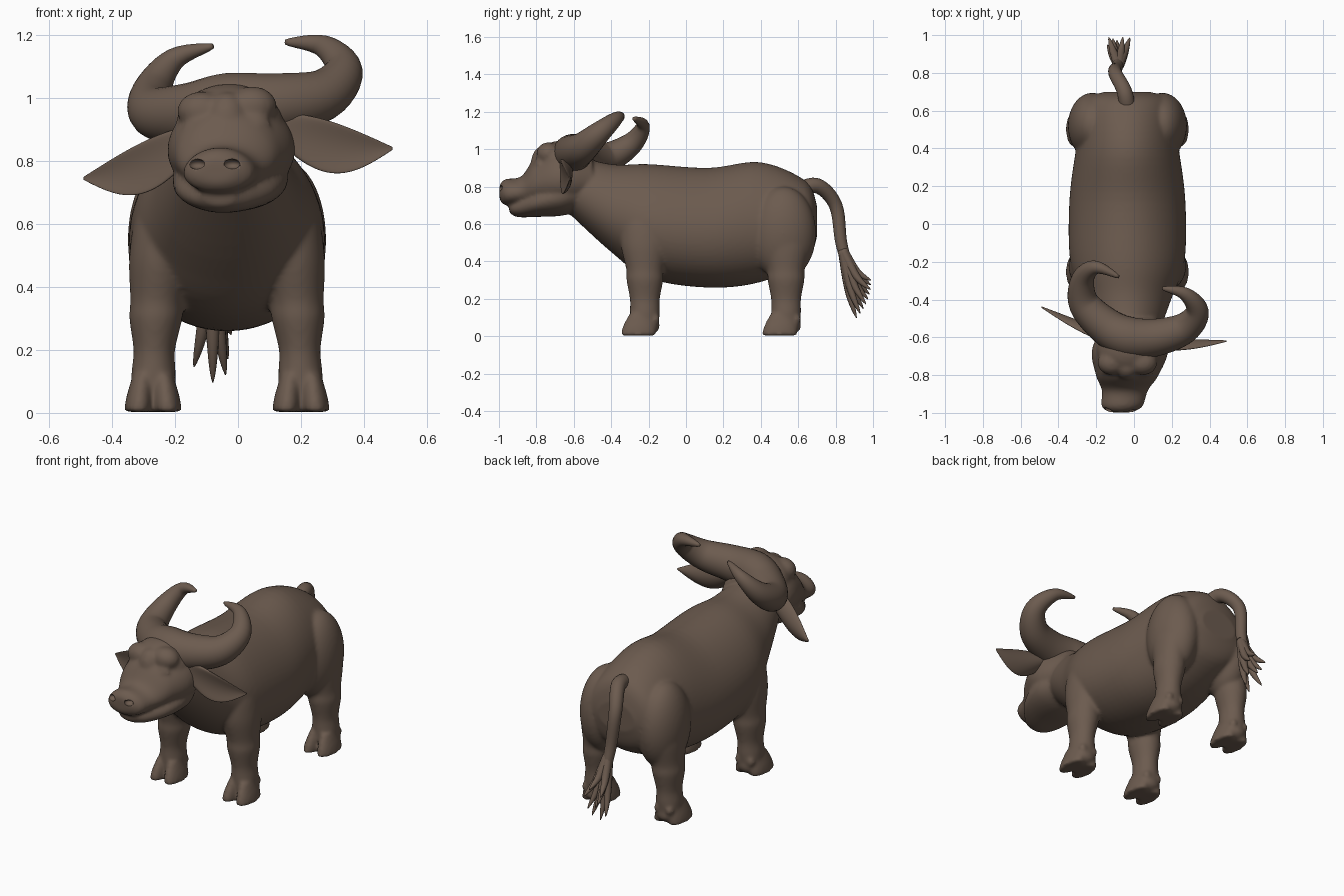
import bpy
import bmesh
import math
from mathutils import Vector, Matrix

default_cube = bpy.data.objects.get("Cube")
if default_cube:
    bpy.data.objects.remove(default_cube)

brown = bpy.data.materials.new("dark brown hide")
brown.use_nodes = True
hide_color = (0.15, 0.105, 0.078, 1)
brown.diffuse_color = hide_color
brown.node_tree.nodes["Principled BSDF"].inputs["Base Color"].default_value = hide_color

MIDLINE = -0.035
AXES = {"x": (Vector((0, 1, 0)), Vector((0, 0, 1))),
        "y": (Vector((1, 0, 0)), Vector((0, 0, 1))),
        "z": (Vector((1, 0, 0)), Vector((0, 1, 0)))}


def smooth_rows(rows, steps=6):
    """Catmull-Rom interpolation of any rows of numbers."""
    rows = [Vector(row) for row in rows]
    padded = [rows[0]] + rows + [rows[-1]]
    result = []
    for a, b, c, d in zip(padded, padded[1:], padded[2:], padded[3:]):
        for i in range(steps):
            t = i / steps
            result.append(b + (c - a) * (t / 2) + (a * 2 - b * 5 + c * 4 - d) * (t * t / 2)
                          + (b * 3 - a - c * 3 + d) * (t ** 3 / 2))
    return result + [rows[-1]]


def skin(bm, rings):
    """Close a series of point rings into a solid."""
    loops = [[bm.verts.new(point) for point in ring] for ring in rings]
    count = len(loops[0])
    faces = [bm.faces.new(loops[0][::-1]), bm.faces.new(loops[-1])]
    for low, high in zip(loops, loops[1:]):
        for i in range(count):
            j = (i + 1) % count
            faces.append(bm.faces.new((low[i], low[j], high[j], high[i])))
    bmesh.ops.recalc_face_normals(bm, faces=faces)


def loft(bm, axis, sections, egg=0.0, cup=0.0, sides=64):
    """Sections hold x, y, z and two half sizes across the axis."""
    u, v = AXES[axis]
    rings = []
    for x, y, z, a, b in smooth_rows(sections):
        ring = []
        for i in range(sides):
            angle = math.tau * i / sides
            c, s = math.cos(angle), math.sin(angle)
            across = a * c * (1 - egg * s) - cup * b * s * s
            ring.append(Vector((x, y, z)) + u * across + v * b * s)
        rings.append(ring)
    skin(bm, rings)


def tube(bm, points, radius, sides=20):
    """Sweep a circle along a path; radius is a function of 0 to 1."""
    centers = smooth_rows(points)
    last = len(centers) - 1
    previous, side, rings = None, None, []
    for i, center in enumerate(centers):
        tangent = (centers[min(i + 1, last)] - centers[max(i - 1, 0)]).normalized()
        if side is None:
            side = tangent.orthogonal()
        else:
            side = previous.rotation_difference(tangent) @ side
        side = (side - tangent * side.dot(tangent)).normalized()
        across, previous = tangent.cross(side), tangent
        size = radius(i / last)
        angles = [math.tau * k / sides for k in range(sides)]
        rings.append([center + (side * math.cos(angle) + across * math.sin(angle)) * size
                      for angle in angles])
    skin(bm, rings)


def blob(bm, center, size):
    matrix = Matrix.Translation(center) @ Matrix.Diagonal((*size, 1))
    bmesh.ops.create_uvsphere(bm, u_segments=40, v_segments=24, radius=1, matrix=matrix)


def make_object(name, bm):
    mesh = bpy.data.meshes.new(name)
    bm.to_mesh(mesh)
    bm.free()
    mesh.materials.append(brown)
    mesh.shade_smooth()
    obj = bpy.data.objects.new(name, mesh)
    bpy.context.collection.objects.link(obj)
    return obj


# Trunk and neck: station, belly height, back height, half width
bm = bmesh.new()
trunk = [(0.7, 0.53, 0.7, 0.12), (0.64, 0.4, 0.83, 0.23), (0.4, 0.29, 0.93, 0.27),
         (0.12, 0.26, 0.9, 0.305), (-0.2, 0.31, 0.92, 0.3), (-0.4, 0.45, 0.92, 0.23),
         (-0.65, 0.68, 0.98, 0.14)]
loft(bm, "y", [(MIDLINE, y, (low + high) / 2, half, (high - low) / 2)
               for y, low, high, half in trunk], egg=0.12)

# Legs: height and half sizes, leaning inward with height
leg = [(0.07, 0.07, 0.075), (0.13, 0.07, 0.08), (0.2, 0.066, 0.08), (0.3, 0.084, 0.098),
       (0.36, 0.085, 0.1), (0.5, 0.1, 0.13), (0.65, 0.09, 0.12), (0.76, 0.03, 0.05)]
for side in (-1, 1):
    for foot_y in (-0.24, 0.515):
        loft(bm, "z", [(MIDLINE + side * (0.235 - z * z / 10), foot_y + 0.02, z, a, b)
                       for z, a, b in leg])
        # Cloven hoof, heel and dewclaws
        foot_x = MIDLINE + side * 0.235
        blob(bm, (foot_x, foot_y + 0.03, 0.055), (0.07, 0.07, 0.05))
        for toe in (-1, 1):
            x = foot_x + toe * 0.047
            loft(bm, "z", [(x - toe * z / 10, foot_y - 0.015 + z / 10, z, 0.045 * s, 0.094 * s)
                           for z, s in ((0.003, 1), (0.05, 0.95), (0.12, 0.65))])
            blob(bm, (x - toe * 0.01, foot_y + 0.075, 0.09), (0.024, 0.025, 0.028))
    # Thigh
    blob(bm, (MIDLINE + side * 0.185, 0.52, 0.55), (0.13, 0.175, 0.25))


# Skull and lower jaw: station, height, half sizes; the face turns aside
def head_loft(sections, egg):
    loft(bm, "y", [(0.07 * y ** 3, y, z, a, b) for y, z, a, b in sections], egg)


head_loft([(-0.997, 0.77, 0.06, 0.04), (-0.965, 0.77, 0.108, 0.07), (-0.88, 0.78, 0.122, 0.075),
           (-0.8, 0.83, 0.165, 0.13), (-0.66, 0.855, 0.2, 0.165), (-0.5, 0.84, 0.13, 0.12)], 0.12)
head_loft([(-0.945, 0.685, 0.05, 0.025), (-0.9, 0.685, 0.1, 0.048), (-0.8, 0.715, 0.165, 0.077),
           (-0.66, 0.75, 0.18, 0.105), (-0.54, 0.77, 0.12, 0.09)], 0)

# Forehead and nose bridge
blob(bm, (-0.025, -0.67, 0.92), (0.17, 0.14, 0.125))
blob(bm, (MIDLINE, -0.76, 0.92), (0.07, 0.07, 0.1))

# Brows, eyes and heavy lids
for side in (-1, 1):
    x, z = MIDLINE + side * 0.08, 0.912 + side * 0.008
    blob(bm, (x, -0.735, z + 0.055), (0.078, 0.065, 0.062))
    blob(bm, (x, -0.775, z), (0.055, 0.035, 0.04))
    tube(bm, [(x - 0.055, -0.785, z), (x, -0.812, z - 0.007), (x + 0.055, -0.785, z)],
         lambda t: 0.008, sides=10)
hide = make_object("body_and_head", bm)

# Nostril cutters
bm = bmesh.new()
for side in (-1, 1):
    blob(bm, (-0.075 + side * 0.055, -0.985, 0.79), (0.026, 0.025, 0.016))
nostrils = make_object("nostril_cutter", bm)
nostrils.hide_render = True
nostrils.hide_set(True)

# Blend the overlapping parts into one skin, then open the nostrils
remesh = hide.modifiers.new("blend parts", "REMESH")
remesh.mode = "VOXEL"
remesh.voxel_size = 0.01
remesh.use_smooth_shade = True
relax = hide.modifiers.new("relax", "SMOOTH")
relax.factor = 0.5
relax.iterations = 8
cut = hide.modifiers.new("nostrils", "BOOLEAN")
cut.operation = "DIFFERENCE"
cut.object = nostrils

# Horns joined by a broad boss over the forehead, tapering to both tips
bm = bmesh.new()
tube(bm, [(-0.08, -0.28, 1.165), (-0.2, -0.23, 1.125), (-0.27, -0.29, 1.03), (-0.265, -0.42, 0.955),
          (-0.15, -0.54, 0.95), (-0.03, -0.6, 0.97), (0.12, -0.6, 0.98), (0.27, -0.55, 1.01),
          (0.335, -0.46, 1.09), (0.27, -0.37, 1.165), (0.15, -0.34, 1.178)],
     lambda t: 0.008 + 0.102 * (1 - abs(2 * t - 1) ** 1.4), sides=28)
make_object("horns", bm)


# Cupped, drooping leaf-shaped ears
def make_ear(name, base, tip):
    sections = []
    for i in range(9):
        t = i / 8
        x, y, z = Vector(base).lerp(Vector(tip), t)
        sections.append((x, y, z - 0.03 * math.sin(math.pi * t), 0.004 + 0.032 * (1 - t),
                         0.005 + 0.078 * math.sin(math.pi * (0.2 + 0.8 * t))))
    bm = bmesh.new()
    loft(bm, "x", sections, cup=0.35)
    make_object(name, bm)


make_ear("right_ear", (-0.15, -0.6, 0.86), (-0.49, -0.44, 0.745))
make_ear("left_ear", (0.14, -0.64, 0.9), (0.49, -0.62, 0.84))

# Tail
bm = bmesh.new()
tube(bm, [(-0.03, 0.58, 0.77), (-0.05, 0.7, 0.805), (-0.1, 0.8, 0.7),
          (-0.09, 0.83, 0.5), (-0.08, 0.87, 0.36)], lambda t: 0.045 - 0.018 * t)
make_object("tail", bm)

# Tuft: a fan of pointed locks, the lowest ones longest
bm = bmesh.new()
root = Vector((-0.08, 0.838, 0.46))
locks = 9
for i in range(locks):
    spread = i / (locks - 1)
    angle, length = 0.2 + 0.55 * spread, 0.37 - 0.15 * spread
    reach = Vector((0.06 * math.sin(i * 2.4), length * math.sin(angle), -length * math.cos(angle)))
    sag = Vector((0, -0.008, -0.025))
    tube(bm, [root, root + reach * 0.55 + sag, root + reach],
         lambda t: 0.002 + 0.024 * (1 - t * t), sides=10)
make_object("tail_tuft", bm)
